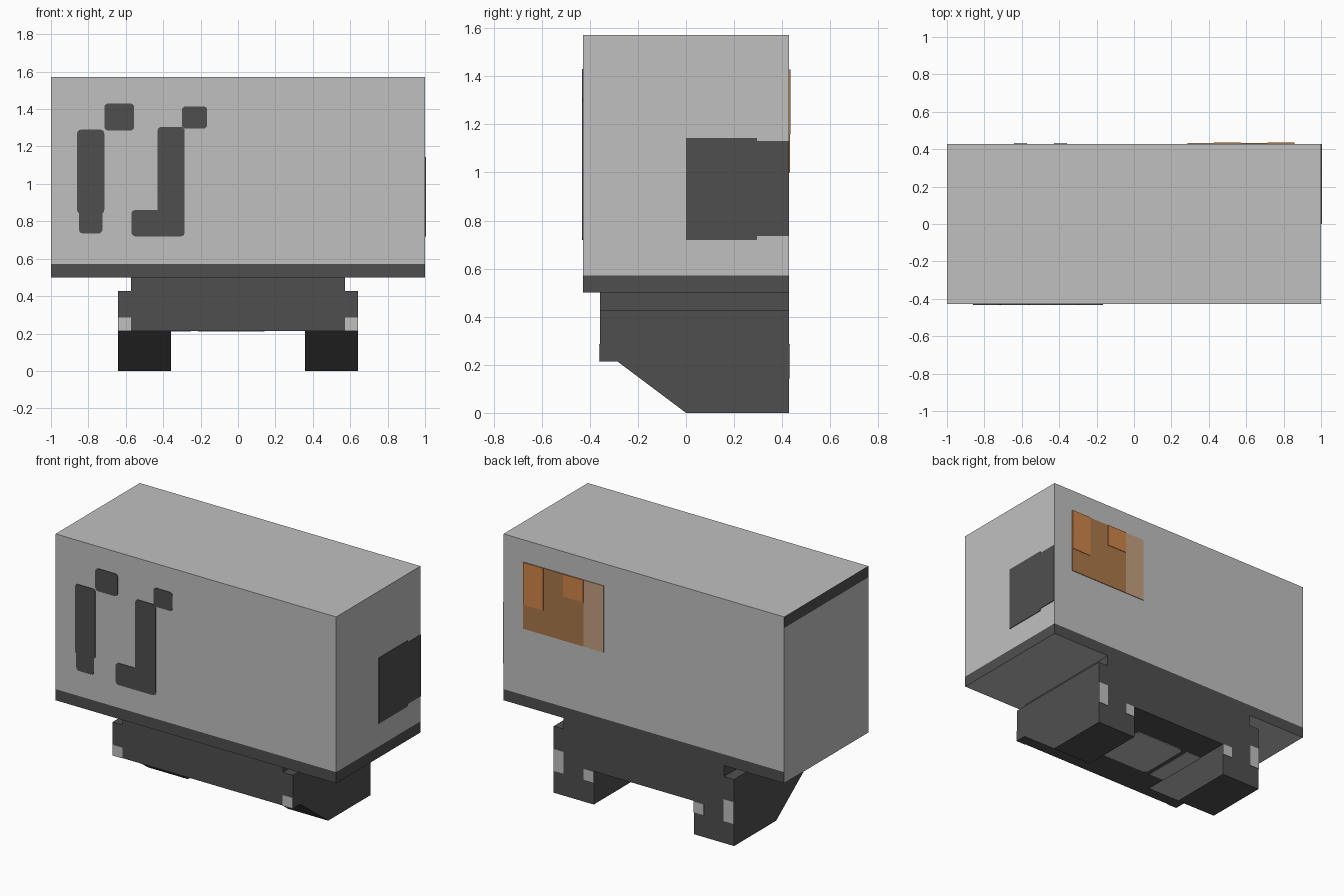
import bpy, bmesh, math
from mathutils import Vector

if "Cube" in bpy.data.objects:
    bpy.data.objects.remove(bpy.data.objects["Cube"])

U = 1 / 14          # the model sits on a grid of 1/14 unit
HY = 6 * U          # half depth


def mat(name, r, g, b):
    m = bpy.data.materials.new(name)
    lin = [((c / 255 + 0.055) / 1.055) ** 2.4 for c in (r, g, b)]
    m.diffuse_color = (*lin, 1)
    m.use_nodes = True
    m.node_tree.nodes["Principled BSDF"].inputs["Base Color"].default_value = m.diffuse_color
    return m


LIGHT = mat("light_grey", 192, 192, 192)
DARK = mat("dark_grey", 79, 79, 79)
ORANGE = mat("orange", 208, 134, 72)
BROWN = mat("brown", 170, 120, 74)
TAN = mat("tan", 197, 161, 128)


def finish(name, bm, *mats):
    bmesh.ops.recalc_face_normals(bm, faces=bm.faces)
    me = bpy.data.meshes.new(name)
    bm.to_mesh(me)
    bm.free()
    for m in mats:
        me.materials.append(m)
    ob = bpy.data.objects.new(name, me)
    bpy.context.collection.objects.link(ob)
    return ob


def extrude(name, pts, vec, material):
    """Solid made by extruding a flat polygon along vec."""
    bm = bmesh.new()
    face = bm.faces.new([bm.verts.new(p) for p in pts])
    res = bmesh.ops.extrude_face_region(bm, geom=[face], use_keep_orig=True)
    vs = [g for g in res["geom"] if isinstance(g, bmesh.types.BMVert)]
    bmesh.ops.translate(bm, verts=vs, vec=vec)
    return finish(name, bm, material)


def prism(name, profile, x0, x1, material):
    """(y, z) profile extruded along x."""
    return extrude(name, [(x0, y, z) for y, z in profile], (x1 - x0, 0, 0), material)


def plate(name, side, a, b, material, r=0.0, t=0.004):
    """Thin rectangle with rounded corners on one side; a, b are opposite corners."""
    (u0, v0), (u1, v1) = a, b
    pts = []
    corners = [(u1 - r, v1 - r), (u0 + r, v1 - r), (u0 + r, v0 + r), (u1 - r, v0 + r)]
    for i, (cu, cv) in enumerate(corners):
        for k in range(4 if r else 1):
            w = math.radians(90 * i + 30 * k)
            pts.append((cu + r * math.cos(w), cv + r * math.sin(w)))
    place = {
        "front": (lambda u, v: (u, -HY, v), (0, -t, 0)),
        "back": (lambda u, v: (u, HY, v), (0, t, 0)),
        "right": (lambda u, v: (1, u, v), (t, 0, 0)),
        "base_front": (lambda u, v: (u, -5 * U, v), (0, -t, 0)),
        "base_under": (lambda u, v: (u, v, 3 * U), (0, 0, -t)),
    }
    fn, vec = place[side]
    return extrude(name, [fn(u, v) for u, v in pts], vec, material)


# Cabinet: a box cut near top and bottom so its border bands can be coloured
bm = bmesh.new()
bmesh.ops.create_cube(bm, size=1)
for v in bm.verts:
    v.co = (v.co.x * 2, v.co.y * 2 * HY, 14.5 * U + v.co.z * 15 * U)
for z in (8 * U, 21 * U):
    bmesh.ops.bisect_plane(bm, geom=bm.verts[:] + bm.edges[:] + bm.faces[:],
                           plane_co=(0, 0, z), plane_no=(0, 0, 1))
bm.normal_update()
for f in bm.faces:
    z = f.calc_center_median().z
    if abs(f.normal.z) < 0.5:
        left = f.normal.x < -0.5
        f.material_index = int(z > 21 * U if left else z < 8 * U)
finish("cabinet", bm, LIGHT, DARK)

# Base: narrow neck, wide block and two feet with sloped fronts
def box_profile(z0, z1):
    return [(-5 * U, z0), (HY, z0), (HY, z1), (-5 * U, z1)]

prism("neck", box_profile(6 * U, 7 * U), -8 * U, 8 * U, DARK)
prism("base_block", box_profile(3 * U, 6 * U), -9 * U, 9 * U, DARK)
foot = [(-4 * U, 3 * U), (0, 0), (HY, 0), (HY, 3 * U)]
for s, side in ((-1, "left"), (1, "right")):
    prism(side + "_foot", foot, s * 5 * U, s * 9 * U, DARK)
    # Light worn corners on the base
    for name, face, xa, xb, z0, z1 in (
            ("front_corner", "base_front", 8, 9, 3, 4),
            ("back_outer_corner", "back", 8, 9, 2, 4),
            ("back_inner_corner", "back", 5, 6, 2, 3)):
        xs = sorted((s * xa * U, s * xb * U))
        plate(f"{side}_{name}", face, (xs[0], z0 * U), (xs[1], z1 * U), LIGHT)

# Light patches on the underside
plate("under_patch_middle", "base_under", (-3 * U, -2 * U), (2 * U, 3 * U), LIGHT, 0.03)
plate("under_patch_side", "base_under", (-5 * U, -2 * U), (-3.5 * U, 3 * U), LIGHT)

# Dark painted patches on the front
for i, (a, b) in enumerate([
        ((-0.86, 0.84), (-0.715, 1.29)), ((-0.85, 0.735), (-0.725, 0.90)),
        ((-0.715, 1.285), (-0.555, 1.43)), ((-0.43, 0.72), (-0.285, 1.305)),
        ((-0.57, 0.72), (-0.30, 0.86)), ((-0.30, 1.295), (-0.165, 1.415))]):
    plate(f"front_patch_{i}", "front", a, b, DARK, 0.02)

# Dark painted patch on the right side
plate("right_patch_wide", "right", (0, 0.72), (0.295, 1.143), DARK)
plate("right_patch_edge", "right", (0.295, 0.735), (HY, 1.13), DARK)

# Orange panel on the back
plate("panel", "back", (6 * U, 14 * U), (12 * U, 20 * U), BROWN)
plate("panel_strip", "back", (4 * U, 14 * U), (6 * U, 20 * U), TAN)
plate("panel_tall_square", "back", (10 * U, 16.2 * U), (12 * U, 20 * U), ORANGE, t=0.007)
plate("panel_small_square", "back", (6 * U, 18 * U), (8 * U, 20 * U), ORANGE, t=0.007)
